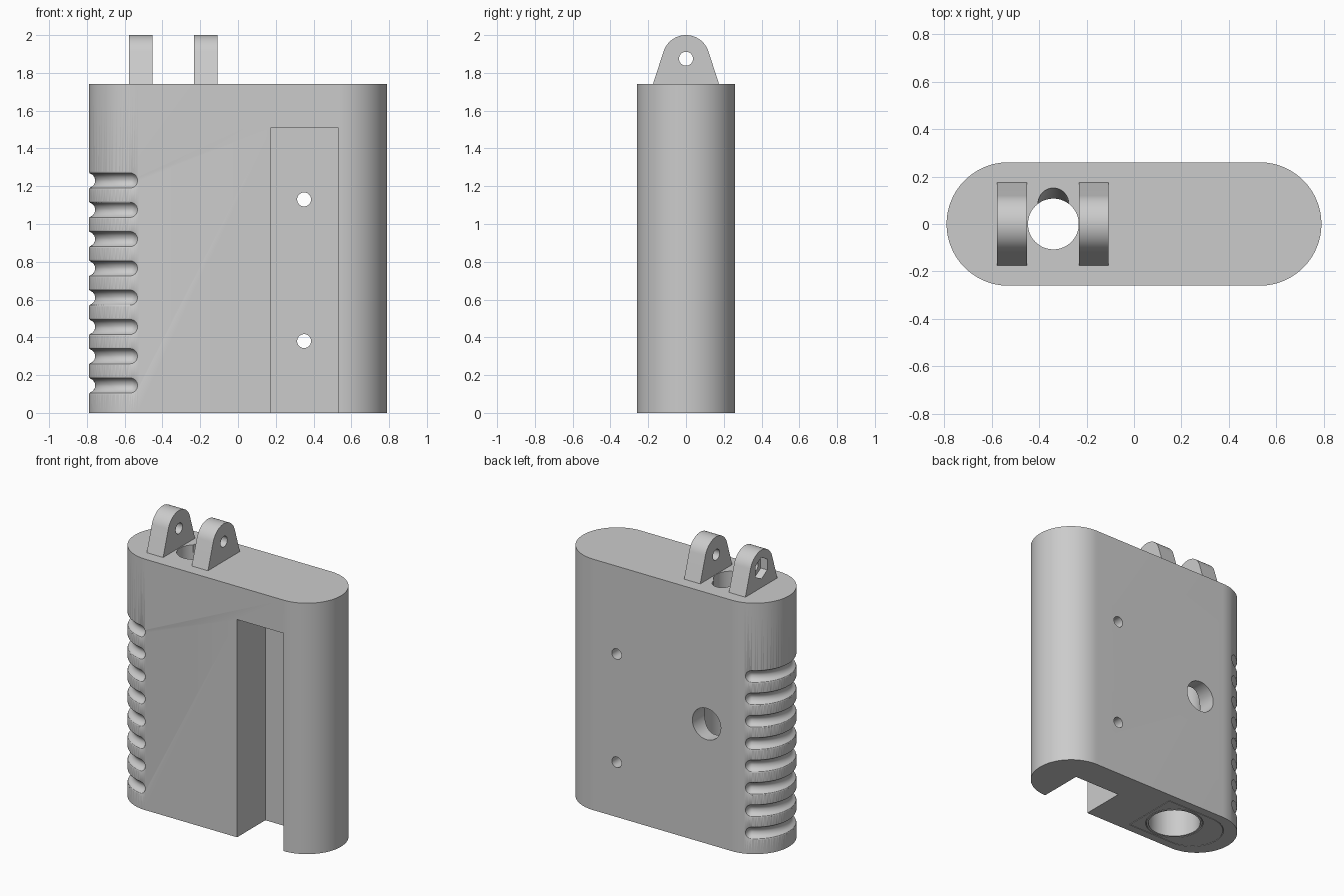
import bpy
import bmesh
from math import cos, sin, pi, radians
from mathutils import Matrix, Vector

if "Cube" in bpy.data.objects:
    bpy.data.objects.remove(bpy.data.objects["Cube"])

R, CX, HEIGHT = 0.26, 0.53, 1.74      # body end radius, end centre, height
BORE_X = -0.34

grey = bpy.data.materials.new("plain grey")
grey.use_nodes = True
grey.diffuse_color = (0.6, 0.6, 0.6, 1)
grey.node_tree.nodes["Principled BSDF"].inputs["Base Color"].default_value = grey.diffuse_color


def make(name, bm):
    bmesh.ops.remove_doubles(bm, verts=bm.verts, dist=1e-6)
    bmesh.ops.recalc_face_normals(bm, faces=bm.faces)
    mesh = bpy.data.meshes.new(name)
    bm.to_mesh(mesh)
    bm.free()
    mesh.materials.append(grey)
    ob = bpy.data.objects.new(name, mesh)
    bpy.context.collection.objects.link(ob)
    return ob


def loft(bm, loops):
    """Skin a list of closed loops with quads and return the vertex rows."""
    rows = [[bm.verts.new(p) for p in loop] for loop in loops]
    n = len(rows[0])
    for a, b in zip(rows, rows[1:]):
        for i in range(n):
            j = (i + 1) % n
            bm.faces.new((a[i], a[j], b[j], b[i]))
    return rows


def prism(name, outline, lo, hi, axis="z"):
    """Extrude a 2D outline along z, or a (y, z) outline along x."""
    place = (lambda p, h: (p[0], p[1], h)) if axis == "z" else (lambda p, h: (h, p[0], p[1]))
    bm = bmesh.new()
    rows = loft(bm, [[place(p, h) for p in outline] for h in (lo, hi)])
    for row in rows:
        bm.faces.new(row)
    return make(name, bm)


def ring(name, outer, inner, lo, hi):
    """Thin vertical band between two matching outlines."""
    bm = bmesh.new()
    path = [(outer, lo), (outer, hi), (inner, hi), (inner, lo), (outer, lo)]
    loft(bm, [[(x, y, h) for x, y in line] for line, h in path])
    return make(name, bm)


def rod(name, start, end, radius, sides=64):
    a, b = Vector(start), Vector(end)
    bm = bmesh.new()
    turn = (b - a).to_track_quat("Z", "Y").to_matrix().to_4x4()
    bmesh.ops.create_cone(bm, cap_ends=True, segments=sides, radius1=radius, radius2=radius,
                          depth=(b - a).length, matrix=Matrix.Translation((a + b) / 2) @ turn)
    return make(name, bm)


def arc(cx, cy, r, start, end, steps):
    angles = [radians(start + (end - start) * i / steps) for i in range(steps + 1)]
    return [(cx + r * cos(t), cy + r * sin(t)) for t in angles]


def cut(target, cutter):
    cutter.hide_render = True
    mod = target.modifiers.new("cut", "BOOLEAN")
    mod.operation = "DIFFERENCE"
    mod.solver = "EXACT"
    mod.object = cutter
    bpy.context.view_layer.objects.active = target
    bpy.ops.object.modifier_apply(modifier=mod.name)
    bpy.data.objects.remove(cutter)


def groove_cutter(z):
    """Finger groove wrapped round the -x end, with round ends and soft lips."""
    start, end = 0.042, 0.68
    profile = [(-0.015, 0.048), (0, 0.047), (0.003, 0.040), (0.009, 0.036),
               (0.020, 0.030), (0.029, 0.019), (0.034, 0.005)]

    def wrap(s, dz, depth):
        r = R - depth
        if s < 0:
            return (-CX - s, -r, z + dz)
        return (-CX - r * sin(s / R), -r * cos(s / R), z + dz)

    loops = []
    for depth, h in profile:
        quarter = [i * pi / 16 for i in range(9)]
        cols = [(start - h * cos(t), h * sin(t)) for t in quarter]
        cols += [(start + (end - start) * i / 32, h) for i in range(1, 32)]
        cols += [(end + h * cos(t), h * sin(t)) for t in reversed(quarter)]
        cols[0], cols[-1] = (start - h, 0), (end + h, 0)
        loop = [wrap(s, w, depth) for s, w in cols]
        loop += [wrap(s, -w, depth) for s, w in reversed(cols[1:-1])]
        loops.append(loop)
    bm = bmesh.new()
    rows = loft(bm, loops)
    n = len(cols) - 1
    for row in (rows[0], rows[-1]):
        for i in range(n):
            ids = (i, i + 1, 2 * n - i - 1, (2 * n - i) % (2 * n))
            bm.faces.new([row[k] for k in dict.fromkeys(ids)])
    return make("groove_cutter", bm)


def lid_outline(grow):
    r = 0.2 + grow
    return [(-0.13 + grow, r)] + arc(-0.49, 0, r, 90, 270, 32) + [(-0.13 + grow, -r)]


# Main body with rounded ends
body = prism("body", arc(CX, 0, R, -90, 90, 64) + arc(-CX, 0, R, 90, 270, 64), 0, HEIGHT)

# Front slot, open at the bottom
cut(body, prism("slot_cutter", [(0.175, -0.4), (0.53, -0.4), (0.53, 0.05), (0.175, 0.05)], -0.1, 1.51))

# Screw holes behind the slot
for z in (0.38, 1.13):
    cut(body, rod("screw_cutter", (0.35, 0, z), (0.35, 0.4, z), 0.037, 32))

# Long chamber, narrower top bore, slanted relief and round back port
cut(body, rod("chamber_cutter", (BORE_X, 0, -0.1), (BORE_X, 0, 1.45), 0.167))
cut(body, rod("bore_cutter", (BORE_X, 0, 1.3), (BORE_X, 0, 1.9), 0.107))
cut(body, rod("relief_cutter", (BORE_X, 0.125, 1.9), (BORE_X, 0, 1.4), 0.065, 48))
cut(body, rod("port_cutter", (BORE_X, 0, 0.83), (BORE_X, 0.4, 0.83), 0.109))

# Fine seams of the bottom lid and chamber mouth
cut(body, ring("lid_seam_cutter", lid_outline(0.002), lid_outline(-0.002), -0.05, 0.01))
cut(body, ring("mouth_seam_cutter", arc(BORE_X, 0, 0.185, 0, 354, 59),
               arc(BORE_X, 0, 0.181, 0, 354, 59), -0.05, 0.01))

# Finger grooves
for i in range(8):
    cut(body, groove_cutter(0.145 + i * 0.155))

# Pair of mounting lugs with pin holes
PIN_Z = 1.875
lug_outline = [(-0.175, HEIGHT), (0.175, HEIGHT)] + arc(0, PIN_Z, 0.125, 18, 162, 32)
lugs = []
for name, lo, hi in (("outer_lug", -0.578, -0.452), ("inner_lug", -0.232, -0.108)):
    lug = prism(name, lug_outline, lo, hi, "x")
    cut(lug, rod("pin_cutter", (lo - 0.1, 0, PIN_Z), (hi + 0.1, 0, PIN_Z), 0.037, 32))
    lugs.append(lug)

# Hexagonal nut pocket on the outer lug
cut(lugs[0], prism("nut_cutter", arc(0, PIN_Z, 0.075, 30, 330, 5), -0.7, -0.528, "x"))

for ob in [body] + lugs:
    bpy.ops.object.select_all(action="DESELECT")
    ob.select_set(True)
    bpy.context.view_layer.objects.active = ob
    bpy.ops.object.shade_smooth_by_angle(angle=radians(30))
